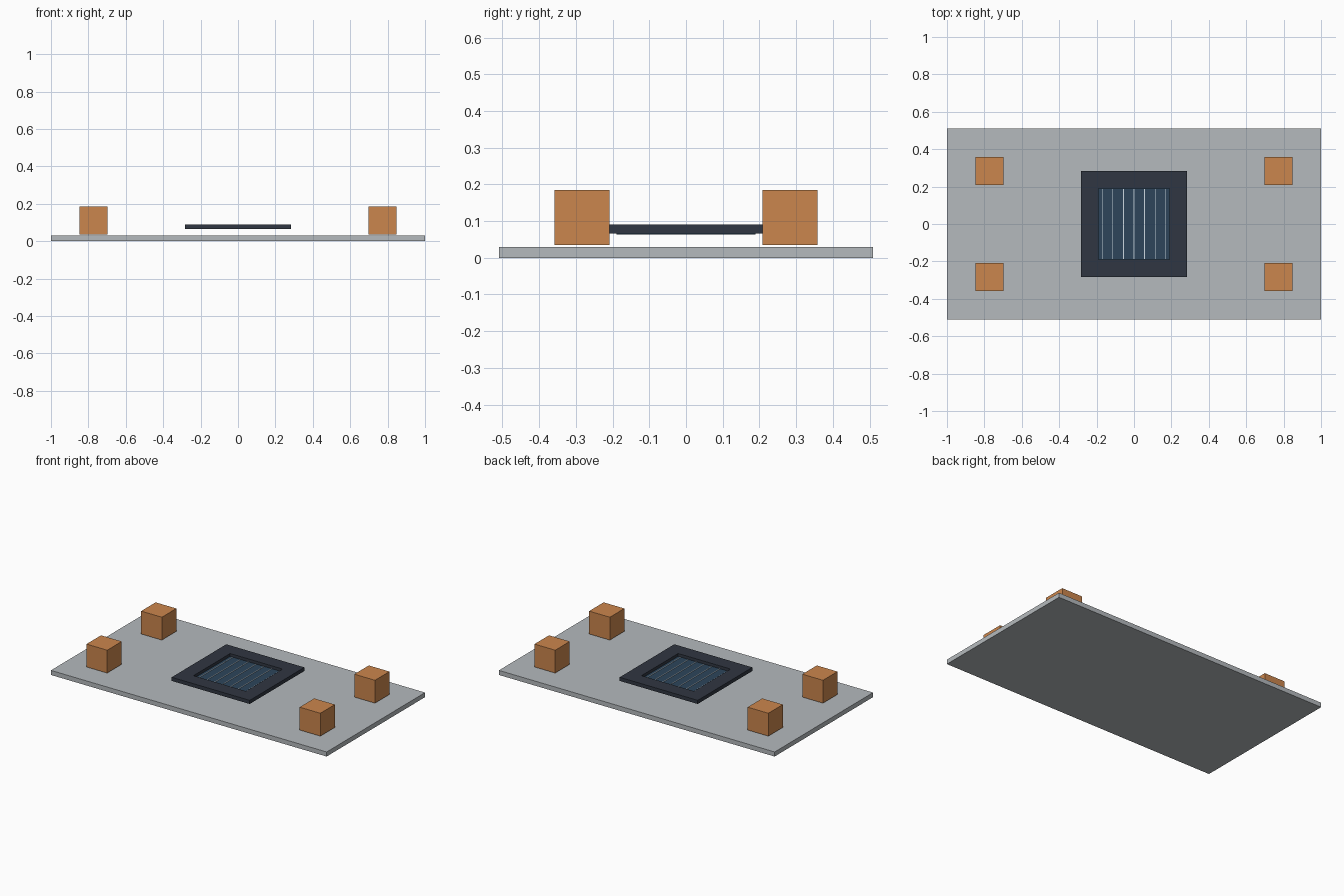
import bpy

if "Cube" in bpy.data.objects:
    bpy.data.objects.remove(bpy.data.objects["Cube"])


def material(name, rgb):
    m = bpy.data.materials.new(name)
    m.diffuse_color = (*rgb, 1)
    m.use_nodes = True
    m.node_tree.nodes["Principled BSDF"].inputs["Base Color"].default_value = m.diffuse_color
    return m


grey = material("light grey", (0.46, 0.49, 0.51))
orange = material("copper orange", (0.60, 0.24, 0.075))
dark = material("dark slate", (0.030, 0.037, 0.054))
blue = material("deep blue", (0.026, 0.060, 0.105))
pale = material("pale silver", (0.62, 0.70, 0.76))


def box(name, x, y, z, mat):
    """Box spanning the (min, max) pairs x, y and z."""
    bpy.ops.mesh.primitive_cube_add(size=1, location=[sum(r) / 2 for r in (x, y, z)])
    ob = bpy.context.object
    ob.name = name
    ob.scale = [r[1] - r[0] for r in (x, y, z)]
    bpy.ops.object.transform_apply(location=False, rotation=False, scale=True)
    ob.data.materials.append(mat)
    return ob


# Base plate
box("base_plate", (-1, 1), (-0.51, 0.51), (0, 0.03), grey)

# Corner blocks
for sx in (-1, 1):
    for sy in (-1, 1):
        x, y = sx * 0.773, sy * 0.283
        box("corner_block", (x - 0.075, x + 0.075), (y - 0.075, y + 0.075),
            (0.035, 0.185), orange)

# Square frame with an opening
OUT, IN = 0.283, 0.19
frame = box("frame", (-OUT, OUT), (-OUT, OUT), (0.066, 0.09), dark)
cutter = box("frame_cutter", (-IN, IN), (-IN, IN), (0, 0.2), dark)
mod = frame.modifiers.new("opening", 'BOOLEAN')
mod.operation = 'DIFFERENCE'
mod.solver = 'EXACT'
mod.object = cutter
bpy.context.view_layer.objects.active = frame
bpy.ops.object.modifier_apply(modifier=mod.name)
bpy.data.objects.remove(cutter)

# Recessed panel and its thin parallel wires
box("panel", (-IN, IN), (-IN, IN), (0.064, 0.071), blue)
for i in range(-3, 4):
    x = i * 0.0567
    box("wire", (x - 0.002, x + 0.002), (-0.187, 0.187), (0.0705, 0.073), pale)
